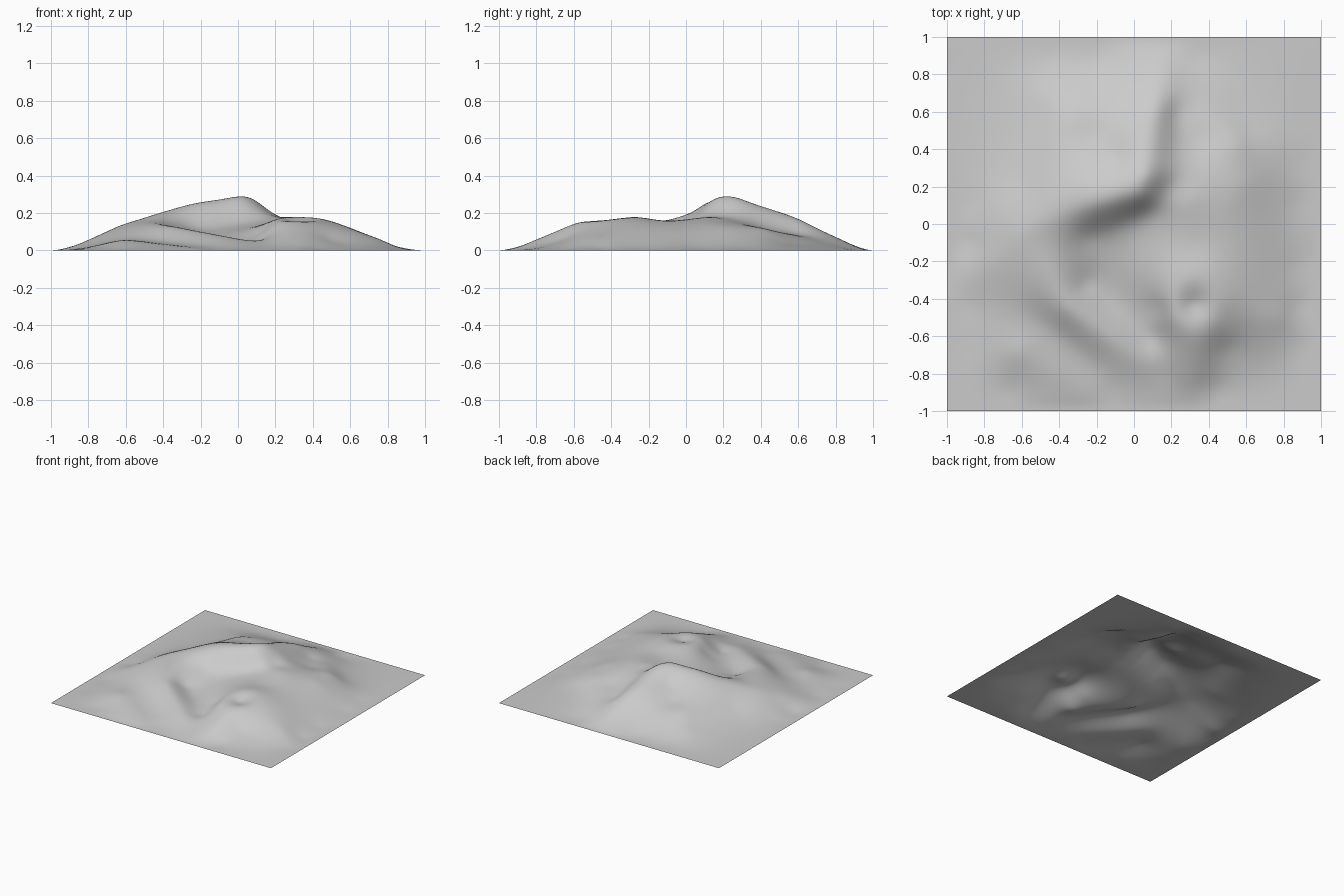
import bpy, bmesh, math

if "Cube" in bpy.data.objects:
    bpy.data.objects.remove(bpy.data.objects["Cube"])


def dome(x, y):
    """Broad hill that fades to the flat border."""
    return .16 * ((1 - x * x) * (1 - y * y)) ** 2


# Landform strokes: ridge and valley lines of (x, y, height)
ridges = [
    # main crest
    [(.16, .93, .012), (.13, .6, .165), (.07, .25, .285), (.03, .15, .274),
     (-.2, .1, .25), (-.45, .03, .19), (-.62, -.05, .138), (-.86, -.28, .03)],
    # east spur and shelf
    [(.3, .13, .18), (.57, .2, .132), (.55, .42, .112), (.32, .63, .075)],
    # front ridge
    [(-.5, -.08, .16), (-.42, -.3, .143), (-.35, -.45, .13), (.15, -.8, .035)],
    # low front ridge
    [(-.62, -.68, .056), (-.25, -.9, .015)],
    # spurs below the crater
    [(.34, -.64, .125), (.3, -.9, .018)],
    [(.46, -.48, .148), (.76, -.5, .06)],
    # rim of the north bowl
    [(-.48, .2, .155), (-.36, .57, .118), (.04, .73, .09)],
]
valleys = [
    # foot of the crest scarp
    [(.23, .6, .09), (.21, .3, .185), (.17, .1, .18), (-.24, -.07, .125), (-.26, -.32, .07)],
    # foot of the shelf, front ridge and bowl rim
    [(.68, .42, .058), (.45, .71, .036)],
    [(-.55, -.47, .07), (-.2, -.76, .026)],
    [(-.6, .22, .085), (-.46, .68, .06)],
    # front basin and north bowl
    [(-.15, -.4, .055), (.1, -.61, .042)],
    [(-.22, .48, .137), (-.1, .35, .195)],
    # single low spots: shelf hollow, basin slope, saddle, crater flank, southeast hollow
    [(.36, .45, .1)], [(0, -.22, .1)], [(.33, -.12, .158)], [(.13, -.45, .095)], [(.5, -.67, .055)],
]

# Crater: tilted elliptical rim and a sunken floor
cx, cy = .32, -.43
rim = [(cx + .12 * math.sin(a), cy + .15 * math.cos(a), .163 + .016 * math.cos(a))
       for a in (i * math.tau / 12 for i in range(13))]
strokes = ridges + valleys + [rim, [(cx, cy, .132)]]

points = []


def add_point(x, y, z, gap):
    if all(math.hypot(x - q[0], y - q[1]) > gap for q in points):
        points.append((x, y, z - dome(x, y)))


for line in strokes:
    add_point(*line[0], .04)
    for a, b in zip(line, line[1:]):
        n = max(1, round(math.dist(a[:2], b[:2]) / .085))
        for i in range(1, n + 1):
            add_point(*(u + (v - u) * i / n for u, v in zip(a, b)), .04)

# The border and the apron inside it follow the dome
for i in range(-8, 9):
    for s in (-1, 1):
        for r, gap in ((1, .04), (.88, .12)):
            for x, y in ((i / 8 * r, s * r), (s * r, i / 8 * r)):
                add_point(x, y, dome(x, y), gap)


def kernel(x, y, q):
    return math.sqrt((x - q[0]) ** 2 + (y - q[1]) ** 2 + .0025)


def solve(m):
    """Gaussian elimination on an augmented matrix."""
    n = len(m)
    for c in range(n):
        p = max(range(c, n), key=lambda r: abs(m[r][c]))
        m[c], m[p] = m[p], m[c]
        tail = m[c][c:]
        for r in range(c + 1, n):
            f = m[r][c] / tail[0]
            m[r][c:] = [u - f * v for u, v in zip(m[r][c:], tail)]
    w = [0] * n
    for r in reversed(range(n)):
        w[r] = (m[r][n] - sum(m[r][k] * w[k] for k in range(r + 1, n))) / m[r][r]
    return w


# Smooth surface through all strokes
rows = []
for i, p in enumerate(points):
    row = [kernel(p[0], p[1], q) for q in points]
    row[i] -= .012
    rows.append(row + [p[2]])
weights = solve(rows)


def height(x, y):
    z = dome(x, y) + sum(w * kernel(x, y, q) for q, w in zip(points, weights))
    edge = min(1, (1 - max(abs(x), abs(y))) / .08)
    return max(0, z) * edge * (2 - edge)


# Terrain sheet
bm = bmesh.new()
bmesh.ops.create_grid(bm, x_segments=110, y_segments=110, size=1)
for v in bm.verts:
    v.co.z = height(v.co.x, v.co.y)
bmesh.ops.smooth_vert(bm, verts=[v for v in bm.verts if not v.is_boundary], factor=.5,
                      use_axis_x=False, use_axis_y=False, use_axis_z=True)
for f in bm.faces:
    f.smooth = True
mesh = bpy.data.meshes.new("terrain")
bm.to_mesh(mesh)
bm.free()
terrain = bpy.data.objects.new("terrain", mesh)
bpy.context.collection.objects.link(terrain)

stone = bpy.data.materials.new("stone grey")
stone.diffuse_color = (.6, .6, .6, 1)
stone.use_nodes = True
stone.node_tree.nodes["Principled BSDF"].inputs["Base Color"].default_value = stone.diffuse_color
mesh.materials.append(stone)
